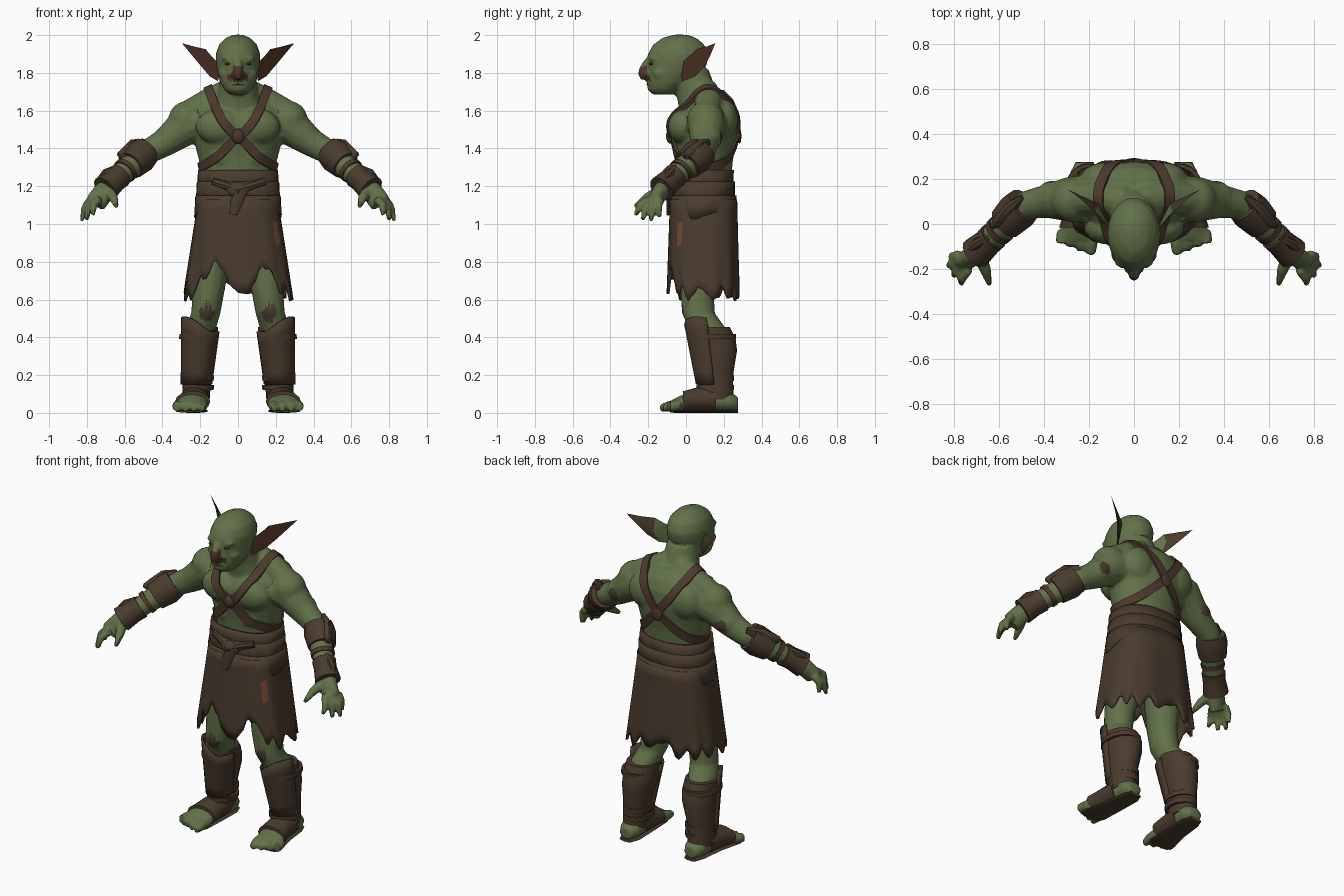
import bpy, bmesh, math, random
from mathutils import Vector, Matrix
from mathutils.bvhtree import BVHTree

random.seed(4)
cube = bpy.data.objects.get("Cube")
if cube:
    bpy.data.objects.remove(cube, do_unlink=True)


def material(name, *rgb):
    mat = bpy.data.materials.new(name)
    mat.use_nodes = True
    mat.diffuse_color = (*rgb, 1)
    mat.node_tree.nodes["Principled BSDF"].inputs["Base Color"].default_value = (*rgb, 1)
    return mat


skin = material("green skin", .122, .165, .066)
leather = material("brown leather", .068, .044, .027)
strap_mat = material("strap leather", .072, .04, .026)
flesh = material("red brown flesh", .085, .036, .022)
cloth_patch = material("rust patch", .19, .065, .04)
dark = material("dark brown", .04, .024, .016)


def tube(bm, points, n=14, axis=None, ref=(0, 1, 0)):
    """Capped loft through (x, y, z, radius[, second radius]) stations."""
    centres = [Vector(p[:3]) for p in points]
    rings = []
    for i, p in enumerate(points):
        ahead, behind = centres[min(i + 1, len(points) - 1)], centres[max(i - 1, 0)]
        t = Vector(axis) if axis else (ahead - behind).normalized()
        u = Vector(ref).cross(t).normalized()
        v = t.cross(u)
        ru, rv = p[3], p[-1]
        rings.append([bm.verts.new(centres[i] + u * ru * math.cos(a) + v * rv * math.sin(a))
                      for a in (math.tau * k / n for k in range(n))])
    for low, high in zip(rings, rings[1:]):
        for k in range(n):
            m = (k + 1) % n
            bm.faces.new((low[k], low[m], high[m], high[k]))
    bm.faces.new(rings[0][::-1])
    bm.faces.new(rings[-1])


def blob(bm, centre, radii):
    matrix = Matrix.Translation(centre) @ Matrix.Diagonal((*radii, 1))
    bmesh.ops.create_uvsphere(bm, u_segments=14, v_segments=9, radius=1, matrix=matrix)


def shade(obj, angle=35):
    bpy.ops.object.select_all(action="DESELECT")
    obj.select_set(True)
    bpy.context.view_layer.objects.active = obj
    bpy.ops.object.shade_smooth_by_angle(angle=math.radians(angle))


def finish(name, bm, *mats, mirror=False):
    bmesh.ops.recalc_face_normals(bm, faces=bm.faces)
    mesh = bpy.data.meshes.new(name)
    bm.to_mesh(mesh)
    bm.free()
    obj = bpy.data.objects.new(name, mesh)
    bpy.context.collection.objects.link(obj)
    for mat in mats:
        mesh.materials.append(mat)
    shade(obj)
    if mirror:
        obj.modifiers.new("Mirror", "MIRROR").use_mirror_merge = False
    return obj


def tube_part(name, mat, points, mirror=True, **options):
    bm = bmesh.new()
    tube(bm, points, **options)
    return finish(name, bm, mat, mirror=mirror)


UP, FORWARD = (0, 0, 1), (0, -1, 0)

# Body: left half and centre masses, mirrored and fused into one skin
bm = bmesh.new()
tube(bm, [(0, .09, .95, .2, .15), (0, .09, 1.1, .2, .15), (0, .1, 1.25, .19, .14),
          (0, .1, 1.35, .21, .15), (0, .1, 1.45, .235, .17), (0, .105, 1.53, .25, .175),
          (0, .12, 1.6, .24, .155), (0, .13, 1.66, .19, .12), (0, .12, 1.71, .12, .08)], n=24, axis=UP)
tube(bm, [(0, .1, 1.56, .15, .13), (0, .06, 1.68, .11, .11), (0, .02, 1.82, .09, .1)], n=18, axis=UP)
tube(bm, [(0, -.115, 1.685, .045, .06), (0, -.115, 1.71, .072, .088), (0, -.09, 1.75, .095, .118),
          (0, -.06, 1.8, .11, .145), (0, -.048, 1.85, .117, .16), (0, -.042, 1.9, .118, .16),
          (0, -.038, 1.95, .1, .135), (0, -.035, 1.985, .065, .09), (0, -.03, 2.002, .025, .035)],
     n=24, axis=UP)
tube(bm, [(0, -.175, 1.885, .022), (0, -.208, 1.85, .022), (0, -.225, 1.815, .026), (0, -.232, 1.788, .021),
          (0, -.228, 1.762, .012)])
for centre, radii in [
        ((.042, -.168, 1.874), (.048, .03, .016)),   # brow
        ((.07, -.13, 1.795), (.033, .045, .032)),    # cheek
        ((.025, -.2, 1.79), (.02, .02, .016)),       # nostril
        ((0, -.178, 1.715), (.042, .026, .018)),     # lower lip
        ((.1, -.015, 1.515), (.125, .08, .095)),     # pectoral
        ((.13, .2, 1.55), (.11, .075, .11)),         # shoulder blade
        ((.27, .105, 1.555), (.1, .1, .095)),        # deltoid
        ((.07, -.01, 1.36), (.07, .04, .06)),        # stomach
        ((.36, .11, 1.455), (.085, .085, .07))]:     # biceps
    blob(bm, centre, radii)
tube(bm, [(.03, .1, 1.71, .07), (.15, .12, 1.645, .075), (.27, .11, 1.58, .07)])
tube(bm, [(.2, .11, 1.54, .11), (.29, .11, 1.51, .1), (.39, .1, 1.43, .075), (.47, .085, 1.385, .066),
          (.54, .03, 1.33, .068), (.61, -.04, 1.27, .06), (.68, -.11, 1.205, .05)])
tube(bm, [(.66, -.09, 1.22, .045), (.71, -.135, 1.17, .057, .045), (.755, -.17, 1.11, .058, .036)])
finger_tips = [(.808, -.14, 1.035), (.828, -.185, 1.015), (.803, -.23, 1.02), (.768, -.268, 1.045)]
for i, tip in enumerate(finger_tips):
    root = Vector((.778 - .014 * i, -.137 - .021 * i, 1.13))
    knuckle = root.lerp(Vector(tip), .5) + Vector((.014, -.008, .012))
    tube(bm, [(*root, .024), (*knuckle, .022), (*tip, .012)], n=8)
tube(bm, [(.69, -.13, 1.18, .034), (.66, -.205, 1.14, .026), (.642, -.272, 1.09, .013)], n=8)
tube(bm, [(.12, .1, .98, .1, .13), (.14, .08, .8, .098, .11), (.155, .06, .65, .085, .09),
          (.17, .065, .53, .078, .088), (.195, .11, .45, .08, .1), (.2, .14, .33, .07, .08)], axis=UP)
tube(bm, [(.22, .275, .05, .04, .035), (.22, .23, .06, .065, .055), (.225, .1, .065, .065, .06),
          (.24, 0, .055, .085, .05), (.25, -.07, .038, .085, .034)], axis=FORWARD, ref=UP)
for i in range(4):
    x = .185 + .044 * i
    tube(bm, [(x, -.03, .04, .028), (x + .005, -.09, .035, .03), (x + .006, -.138 + .018 * i, .026, .02)],
         n=8, axis=FORWARD, ref=UP)
body = finish("body", bm, skin, mirror=True)
remesh = body.modifiers.new("Fuse", "REMESH")
remesh.mode, remesh.voxel_size = "VOXEL", .01
relax = body.modifiers.new("Relax", "SMOOTH")
relax.factor, relax.iterations = .5, 2
body.modifiers.new("Facets", "DECIMATE").ratio = .3
graph = bpy.context.evaluated_depsgraph_get()
body.data = bpy.data.meshes.new_from_object(body.evaluated_get(graph))
body.modifiers.clear()
body.data.materials.clear()
for mat in (skin, flesh, leather):
    body.data.materials.append(mat)

# Nose, muzzle and worn patches on the skin
patches = [(Vector((.165, -.02, .525)), .045), (Vector((.37, .19, 1.45)), .035)]
for face in body.data.polygons:
    c = face.center
    mirrored = Vector((abs(c.x), c.y, c.z))
    muzzle = c.y < -.175 and mirrored.x < .055 and 1.757 < c.z < 1.787
    nose = c.y < -.205 and 1.75 < c.z < 1.835
    worn = any((mirrored - spot).length < size for spot, size in patches)
    face.material_index = 1 if muzzle or nose else 2 if worn else 0
shade(body, 28)
surface = BVHTree.FromPolygons([v.co for v in body.data.vertices],
                               [tuple(p.vertices) for p in body.data.polygons])

# Eyes and mouth
bm = bmesh.new()
blob(bm, (.05, -.184, 1.848), (.02, .012, .008))
finish("eyes", bm, dark, mirror=True)
tube_part("mouth", flesh, [(-.048, -.176, 1.733, .005), (-.026, -.194, 1.737, .008), (0, -.2, 1.739, .009),
                           (.026, -.194, 1.737, .008), (.048, -.176, 1.733, .005)], mirror=False, n=8, ref=UP)

# Ears: leaf outline with a hollow front and rounded back
bm = bmesh.new()
outline = [bm.verts.new(p) for p in [(.1, -.03, 1.845), (.155, .035, 1.905), (.17, .055, 1.925), (.235, .11, 1.94),
           (.297, .155, 1.957), (.245, .13, 1.895), (.195, .1, 1.835), (.15, .05, 1.782), (.105, -.02, 1.755)]]
rear = bm.verts.new((.16, .09, 1.86))
front = [bm.faces.new(outline)]
for a, b in zip(outline, outline[1:] + outline[:1]):
    back = bm.faces.new((a, b, rear))
    back.material_index = 0 if max(a.co.x, b.co.x) < .18 else 1
bmesh.ops.inset_region(bm, faces=front, thickness=.014, depth=-.01)
for face in bm.faces:
    if face is not front[0] and rear not in face.verts:
        face.material_index = 1
front[0].material_index = 2
finish("ears", bm, skin, leather, flesh, mirror=True)

# Crossed chest straps laid on the skin
guide = [Vector(p) for p in [(.155, .1, 1.72), (.13, -.02, 1.64), (.085, -.11, 1.55), (0, -.14, 1.455),
         (-.12, -.12, 1.36), (-.22, 0, 1.3), (-.24, .12, 1.29), (-.16, .25, 1.33),
         (0, .29, 1.47), (.1, .28, 1.61), (.15, .19, 1.7)]]
path, normals = [], []
for a, b in zip(guide, guide[1:] + guide[:1]):
    for k in range(5):
        spot, normal, _, _ = surface.find_nearest(a.lerp(b, k / 5))
        path.append(spot)
        normals.append(normal)
count = len(path)
for _ in range(3):
    path = [(path[i - 1] + path[i] * 2 + path[(i + 1) % count]) / 4 for i in range(count)]
    normals = [(normals[i - 1] + normals[i] + normals[(i + 1) % count]).normalized() for i in range(count)]
bm = bmesh.new()
rings = []
for i in range(count):
    side = (path[(i + 1) % count] - path[i - 1]).cross(normals[i]).normalized() * .024
    rings.append([bm.verts.new(path[i] + side * s + normals[i] * h)
                  for s, h in ((-1, -.012), (1, -.012), (1, .014), (-1, .014))])
for i in range(count):
    a, b = rings[i], rings[(i + 1) % count]
    for k in range(4):
        bm.faces.new((a[k], a[(k + 1) % 4], b[(k + 1) % 4], b[k]))
finish("chest_straps", bm, strap_mat, mirror=True)
for name, y, reach, thick in (("front_strap_knot", -.3, 1, .024), ("back_strap_knot", .5, -1, .01)):
    hit = surface.ray_cast(Vector((0, y, 1.465)), Vector((0, reach, 0)))[0]
    bm = bmesh.new()
    blob(bm, hit - Vector((0, reach * .012, 0)), (.036, thick, .04))
    finish(name, bm, strap_mat)


def ragged_shell(name, top, hem, width, depth, grow, power, *mats, columns=72, rows=8):
    """Cloth wrapped round the hips with a torn lower edge given by hem(x, y, column)."""
    bm = bmesh.new()
    grid = []
    for k in range(columns):
        a = math.tau * k / columns
        cx, cy = (math.copysign(abs(f) ** power, f) for f in (math.cos(a), math.sin(a)))
        low = hem(cx, cy, k)
        column = []
        for j in range(rows + 1):
            z = top + (low - top) * j / rows
            fold = 1 + .015 * math.sin(a * 11) * j / rows
            w, d = width + grow * (top - z), depth + grow * .2 * (top - z)
            column.append(bm.verts.new((cx * w * fold, .093 + cy * d * fold, z)))
        grid.append(column)
    for k in range(columns):
        a, b = grid[k - 1], grid[k]
        for j in range(rows):
            bm.faces.new((a[j], b[j], b[j + 1], a[j + 1]))
    obj = finish(name, bm, *mats)
    obj.modifiers.new("Thickness", "SOLIDIFY").thickness = .014
    return obj


def skirt_hem(cx, cy, k):
    z = .625 + (.03, 0, -.025, -.01, .015, .045)[k % 6] + random.uniform(-.012, .012)
    if cy < -.3:
        if abs(cx) < .48:  # pointed centre panel
            return .6 + .4 * abs(cx - .07) + random.uniform(-.015, .015)
        z += .17 * max(0, 1 - (abs(cx) - .48) / .4)
    elif cy > .3:
        z += .05 * math.exp(-(cx / .25) ** 2)
    return z


# Skirt with a rust patch on the left side
skirt = ragged_shell("skirt", 1.13, skirt_hem, .212, .178, .15, .7, leather, cloth_patch, columns=84)
for face in skirt.data.polygons:
    c = face.center
    if c.x > .15 and -.048 < c.y < -.018 and .88 < c.z < 1.03:
        face.material_index = 1

# Layered waist wraps, sash knot and hanging end
for name, top, low, width in (("waist_wrap_upper", 1.285, 1.19, .212), ("waist_wrap_middle", 1.225, 1.11, .218),
                              ("waist_wrap_lower", 1.15, 1.04, .226)):
    ragged_shell(name, top, lambda cx, cy, k: low + .02 * cx * cy + random.uniform(-.018, .018),
                 width, width - .052, .05, .85, leather, columns=40, rows=2)
bm = bmesh.new()
blob(bm, (0, -.078, 1.18), (.06, .024, .042))
tube(bm, [(.02, -.088, 1.18, .03, .012), (-.01, -.094, 1.11, .032, .01), (-.025, -.096, 1.05, .02, .008)], n=8)
tube(bm, [(-.13, -.04, 1.225, .022), (0, -.082, 1.18, .026), (.14, -.04, 1.225, .022)], n=8, ref=UP)
finish("sash_knot", bm, leather)

# Forearm guards
tube_part("elbow_cuffs", leather, [(.49, .085, 1.385, .082), (.52, .055, 1.355, .09), (.57, .005, 1.31, .079)])
tube_part("forearm_bands", strap_mat, [(.59, -.02, 1.29, .068), (.605, -.035, 1.275, .067)])
tube_part("wrist_cuffs", leather, [(.625, -.055, 1.257, .067), (.655, -.085, 1.23, .064), (.705, -.13, 1.185, .073)])
tube_part("elbow_plates", leather, [(.49, .12, 1.425, .03, .015), (.54, .07, 1.4, .055, .035),
                                    (.6, .01, 1.36, .045, .03), (.635, -.015, 1.37, .01)], n=10)
tube_part("wrist_plates", leather, [(.63, -.05, 1.3, .02), (.69, -.09, 1.25, .045, .03), (.745, -.125, 1.225, .012)], n=10)

# Boots, binding straps, foot wraps and soles
shin = [(.22, .165, .07, .07, .09), (.22, .157, .14, .075, .093), (.215, .152, .22, .08, .102),
        (.205, .152, .33, .093, .12), (.2, .14, .39, .096, .125), (.2, .125, .455, .094, .108)]
tube_part("boots", leather, shin, axis=UP, n=18)
for i, z in enumerate((.12, .17, .39)):
    wide, deep = (.083, .101) if z < .3 else (.1, .128)
    y = .155 if z < .3 else .138
    tube_part("boot_strap_%d" % (i + 1), strap_mat, [(.212, y, z, wide, deep), (.21, y, z + .028, wide, deep)],
              axis=UP, n=18)
tube_part("foot_wraps", leather, [(.225, .16, .075, .074, .07), (.23, .06, .07, .08, .067),
                                  (.24, -.015, .06, .093, .056)], axis=FORWARD, ref=UP)
tube_part("soles", leather, [(.22, .275, .01, .04, .01), (.22, .22, .01, .062, .01), (.23, .08, .01, .068, .01),
                             (.25, -.06, .01, .082, .01), (.25, -.085, .01, .07, .008)], axis=FORWARD, ref=UP)

# Shin guards: curved plates rising to an outer peak
bm = bmesh.new()
columns = []
for k in range(11):
    a = math.radians(-175 + 17 * k)
    outer = max(0, math.cos(a + .5))
    peak = .43 + .08 * outer
    columns.append([])
    for j in range(6):
        f = j / 5
        x, y = .22 - .02 * f, .158 - .038 * f
        r = .088 + .02 * f
        columns[-1].append(bm.verts.new((x + math.cos(a) * r * .95, y + math.sin(a) * r * 1.2, .15 + (peak - .15) * f)))
for a, b in zip(columns, columns[1:]):
    for j in range(5):
        bm.faces.new((a[j], b[j], b[j + 1], a[j + 1]))
guards = finish("shin_guards", bm, leather, mirror=True)
guards.modifiers.new("Thickness", "SOLIDIFY").thickness = .012
